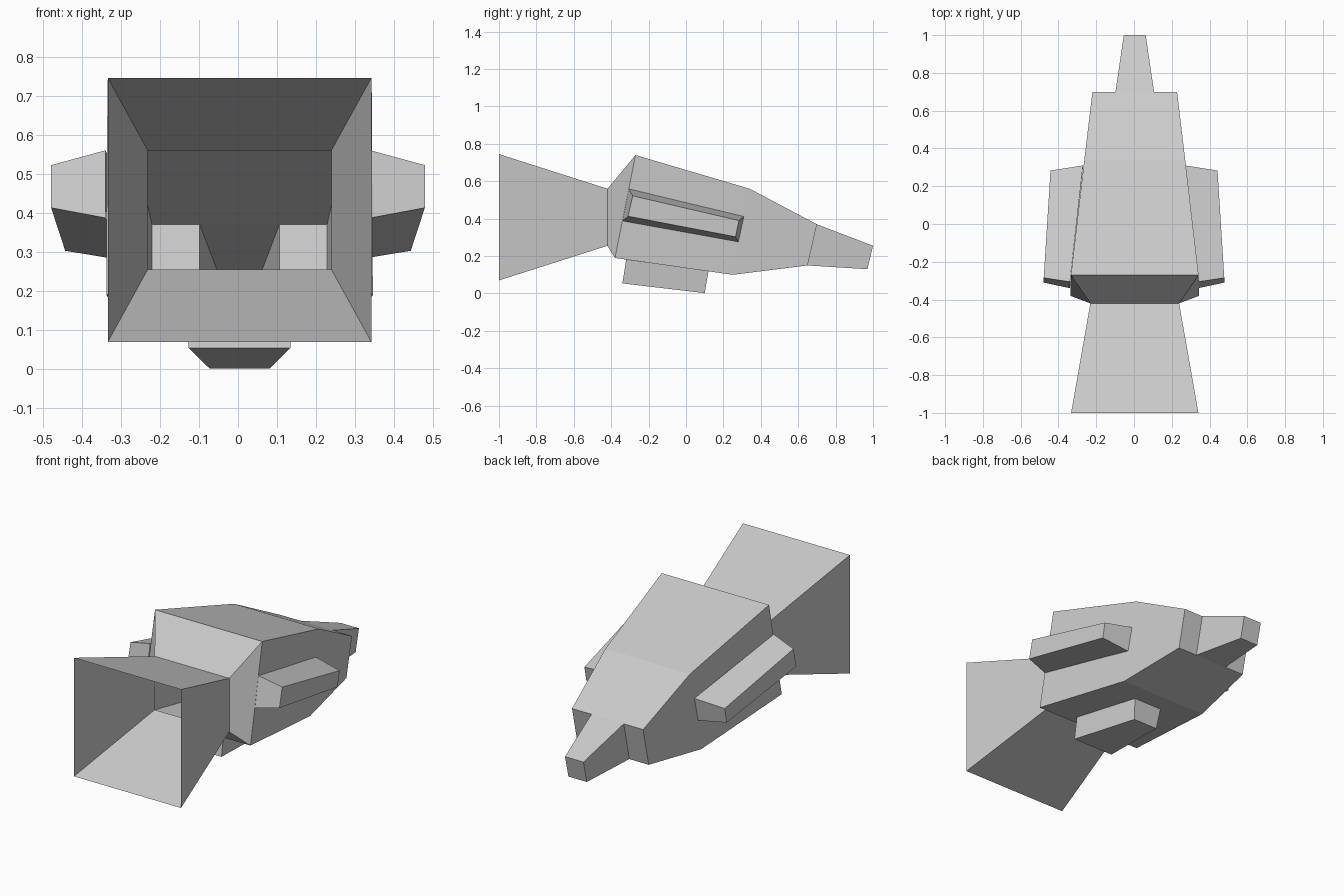
import bpy
import bmesh

cube = bpy.data.objects.get("Cube")
if cube:
    bpy.data.objects.remove(cube, do_unlink=True)

grey = bpy.data.materials.new("light_grey")
grey.use_nodes = True
COLOUR = (0.6, 0.6, 0.6, 1.0)
grey.diffuse_color = COLOUR
grey.node_tree.nodes["Principled BSDF"].inputs["Base Color"].default_value = COLOUR

CENTRE = 0.004


def ring(top, bottom, half_top, half_bottom=None):
    """Four corners of a cross-section; top and bottom are (y, z)."""
    if half_bottom is None:
        half_bottom = half_top
    return [(CENTRE - half_top, *top), (CENTRE + half_top, *top),
            (CENTRE + half_bottom, *bottom), (CENTRE - half_bottom, *bottom)]


def loft(name, rings, cap_start=False, cap_end=False, open_side=None):
    """Skin four-cornered rings from front to back."""
    bm = bmesh.new()
    rows = [[bm.verts.new(p) for p in r] for r in rings]
    for a, b in zip(rows, rows[1:]):
        for i in range(4):
            j = (i + 1) % 4
            if i != open_side:
                bm.faces.new((a[i], a[j], b[j], b[i]))
    if cap_start:
        bm.faces.new(rows[0][::-1])
    if cap_end:
        bm.faces.new(rows[-1])
    mesh = bpy.data.meshes.new(name)
    bm.to_mesh(mesh)
    bm.free()
    mesh.materials.append(grey)
    obj = bpy.data.objects.new(name, mesh)
    bpy.context.collection.objects.link(obj)
    return obj


# Shared cross-sections of the hollow hull
mouth = ring((-1.0, 0.745), (-1.0, 0.07), 0.337)
neck = ring((-0.42, 0.56), (-0.42, 0.255), 0.235)
front = ring((-0.27, 0.74), (-0.38, 0.19), 0.338, 0.341)
middle = ring((0.34, 0.56), (0.25, 0.10), 0.267, 0.275)
shoulder = ring((0.70, 0.37), (0.65, 0.15), 0.224)
nose_root = ring((0.70, 0.37), (0.65, 0.15), 0.102)
nose_tip = ring((1.0, 0.255), (0.97, 0.13), 0.058)

# Open flared funnel, body with shoulder faces, and closed nose
loft("funnel", [mouth, neck])
loft("body", [neck, front, middle, shoulder, nose_root])
loft("nose", [nose_root, nose_tip], cap_end=True)

# Belly block
loft("belly_block",
     [ring((-0.32, 0.181), (-0.34, 0.054), 0.13),
      ring((0.12, 0.119), (0.10, 0.002), 0.09, 0.077)],
     cap_start=True, cap_end=True, open_side=0)

# Side pods, mirrored to the other flank
pod = loft("side_pods",
           [[(0.339, -0.306, 0.56), (0.478, -0.285, 0.522),
             (0.478, -0.31, 0.413), (0.339, -0.34, 0.387)],
            [(0.27, 0.31, 0.412), (0.442, 0.283, 0.39),
             (0.442, 0.265, 0.303), (0.272, 0.28, 0.275)]],
           cap_start=True, cap_end=True, open_side=3)
pod.modifiers.new("mirror", 'MIRROR').use_axis[0] = True
